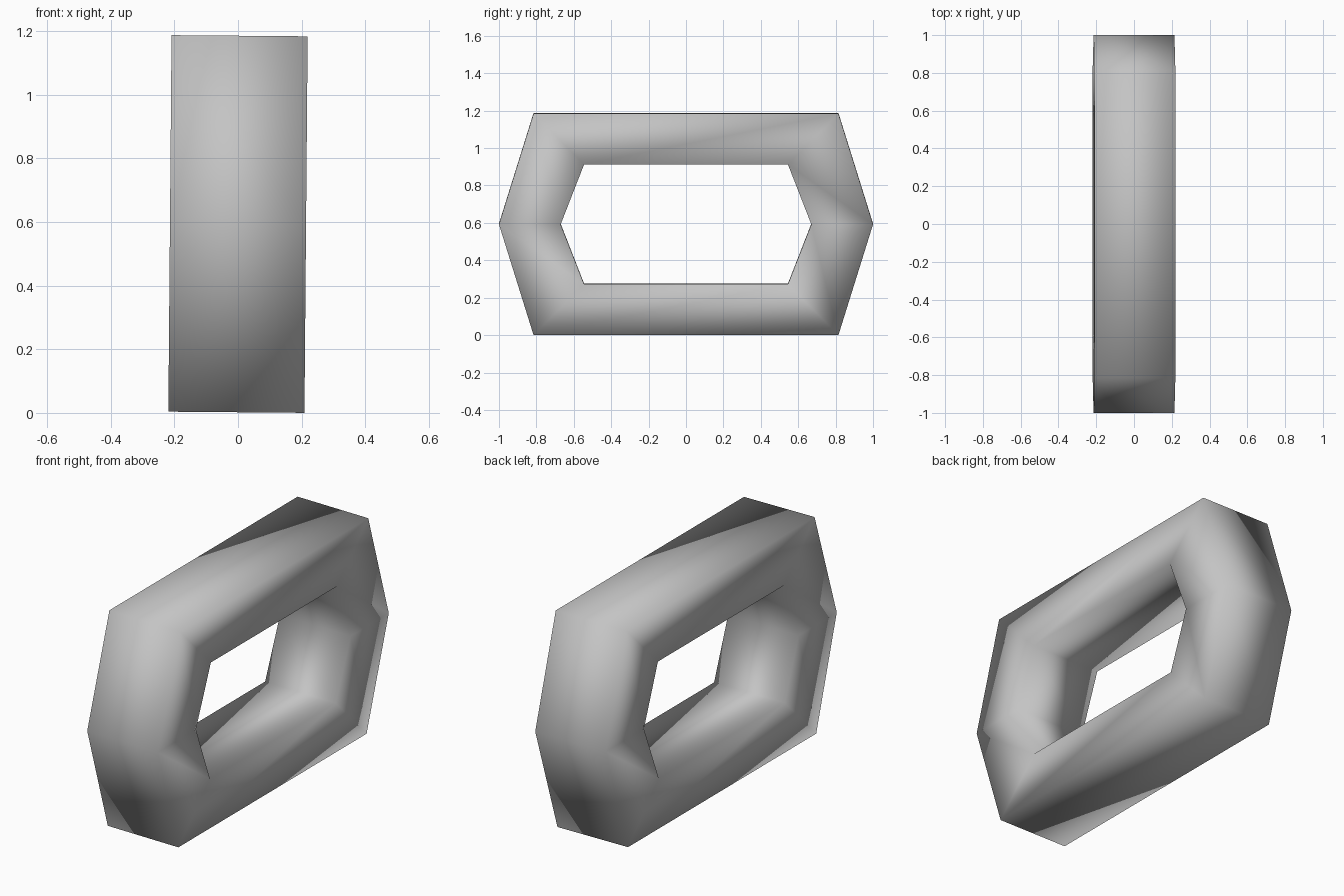
import bpy
import bmesh
from mathutils import Matrix

cube = bpy.data.objects.get("Cube")
if cube:
    bpy.data.objects.remove(cube, do_unlink=True)

HALF_WIDTH = 0.214
CENTRE_Z = 0.594
TILT = 0.0085


def hexagon(tip, corner, height):
    """Long hexagon in the side plane, as (y, z) pairs."""
    return [(tip, 0), (corner, height), (-corner, height),
            (-tip, 0), (-corner, -height), (corner, -height)]


# Grey material
grey = bpy.data.materials.new("plain_grey")
grey.use_nodes = True
colour = (0.55, 0.55, 0.55, 1)
grey.diffuse_color = colour
grey.node_tree.nodes["Principled BSDF"].inputs["Base Color"].default_value = colour

# Hexagonal ring link with a rectangular section
outer = hexagon(1.0, 0.815, 0.592)
inner = hexagon(0.67, 0.545, 0.32)
bm = bmesh.new()
sections = []
for (oy, oz), (iy, iz) in zip(outer, inner):
    points = [(-HALF_WIDTH, oy, oz), (HALF_WIDTH, oy, oz),
              (HALF_WIDTH, iy, iz), (-HALF_WIDTH, iy, iz)]
    sections.append([bm.verts.new(p) for p in points])
for i, a in enumerate(sections):
    b = sections[(i + 1) % len(sections)]
    for j in range(4):
        k = (j + 1) % 4
        bm.faces.new((a[j], a[k], b[k], b[j]))
bmesh.ops.recalc_face_normals(bm, faces=bm.faces)

# Slight sideways lean, then lift to the ground
bm.transform(Matrix.Translation((0, 0, CENTRE_Z)) @ Matrix.Rotation(TILT, 4, "Y"))

# Shading is smooth over every edge
for face in bm.faces:
    face.smooth = True

mesh = bpy.data.meshes.new("ring_link")
bm.to_mesh(mesh)
bm.free()
mesh.materials.append(grey)
ring = bpy.data.objects.new("ring_link", mesh)
bpy.context.collection.objects.link(ring)
